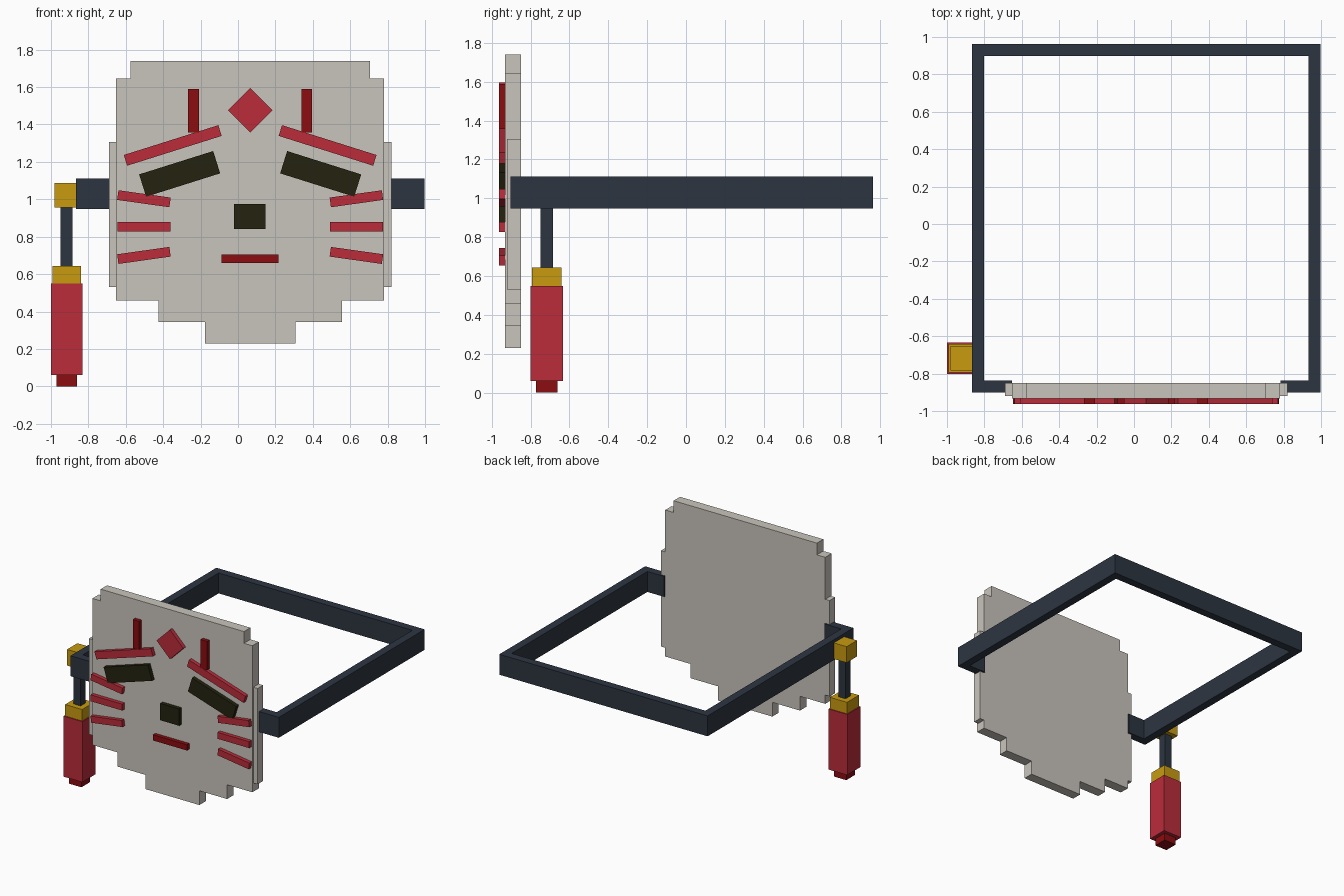
import bpy, bmesh, math
from mathutils import Matrix, Vector

if "Cube" in bpy.data.objects:
    bpy.data.objects.remove(bpy.data.objects["Cube"])


def material(name, rgb):
    m = bpy.data.materials.new(name)
    m.diffuse_color = (*rgb, 1)
    m.use_nodes = True
    m.node_tree.nodes["Principled BSDF"].inputs["Base Color"].default_value = m.diffuse_color
    return m


BONE = material("bone", (0.584, 0.552, 0.503))
RED = material("red", (0.49, 0.025, 0.042))
DARK_RED = material("dark_red", (0.258, 0.004, 0.005))
GOLD = material("gold", (0.578, 0.328, 0.005))
NAVY = material("navy", (0.026, 0.036, 0.053))
BLACK = material("olive_black", (0.017, 0.016, 0.005))

CX = 0.065             # centre line of the mask and strap


def finish(name, bm, mat):
    bmesh.ops.recalc_face_normals(bm, faces=bm.faces)
    me = bpy.data.meshes.new(name)
    bm.to_mesh(me)
    bm.free()
    me.materials.append(mat)
    ob = bpy.data.objects.new(name, me)
    bpy.context.collection.objects.link(ob)
    return ob


def box(name, center, size, mat, tilt=0):
    """Box turned by tilt degrees in the front plane (positive lifts +x end)."""
    bm = bmesh.new()
    bmesh.ops.create_cube(bm, size=1, matrix=Matrix.Diagonal((*size, 1)))
    ob = finish(name, bm, mat)
    ob.location = center
    ob.rotation_euler = (0, -math.radians(tilt), 0)
    return ob


def prism(name, outline, direction, mat):
    """Outline polygon extruded along a vector."""
    bm = bmesh.new()
    face = bm.faces.new([bm.verts.new(p) for p in outline])
    ext = bmesh.ops.extrude_face_region(bm, geom=[face])
    moved = [v for v in ext["geom"] if isinstance(v, bmesh.types.BMVert)]
    bmesh.ops.translate(bm, verts=moved, vec=Vector(direction))
    return finish(name, bm, mat)


# Mask plate: stepped half profile mirrored around the centre line
half = [(0.242, 0.23), (0.242, 0.345), (0.49, 0.345), (0.49, 0.46),
        (0.716, 0.46), (0.716, 1.645), (0.641, 1.645), (0.641, 1.74)]
outline = [(CX + x, -0.932, z) for x, z in half]
outline += [(CX - x, -0.932, z) for x, z in reversed(half)]
prism("mask_plate", outline, (0, 0.082, 0), BONE)

# Head strap: open rectangular band whose ends hook in behind the mask
W, T, END = 0.932, 0.065, 0.717
F, B = -0.902, 0.962
band = [(END, F), (W, F), (W, B), (-W, B), (-W, F), (-END, F),
        (-END, F + T), (-W + T, F + T), (-W + T, B - T),
        (W - T, B - T), (W - T, F + T), (END, F + T)]
prism("head_strap", [(CX + x, y, 0.947) for x, y in band], (0, 0, 0.165), NAVY)


# Raised face details
def detail(name, x, z, length, height, mat, tilt=0):
    box(name, (CX + x, -0.946, z), (length, 0.034, height), mat, tilt)


detail("forehead_diamond", 0, 1.476, 0.169, 0.169, RED, 45)
detail("nose", -0.002, 0.908, 0.17, 0.136, BLACK)
detail("mouth", 0, 0.682, 0.304, 0.046, DARK_RED)

for side, s in (("left", -1), ("right", 1)):
    # Thin side flaps of the mask
    box(side + "_side_flap", (CX + s * 0.7355, -0.885, 0.918),
        (0.039, 0.07, 0.775), BONE)
    detail(side + "_forehead_stripe", s * 0.303, 1.473, 0.057, 0.232, DARK_RED)
    detail(side + "_brow", s * 0.414, 1.288, 0.53, 0.06, RED, -s * 17.5)
    detail(side + "_eye", s * 0.377, 1.136, 0.415, 0.125, BLACK, -s * 17.5)
    # Whiskers fan outwards
    for row, z, tilt in (("upper", 1.003, 8), ("middle", 0.853, 0),
                         ("lower", 0.70, -8)):
        detail(f"{side}_{row}_whisker", s * 0.568, z, 0.282, 0.052, RED, s * tilt)

# Hanging tassel: stacked square sections (name, half width, bottom, top)
for name, r, z0, z1, mat in (
        ("tassel_knob", 0.066, 0.957, 1.087, GOLD),
        ("tassel_cord", 0.032, 0.643, 0.957, NAVY),
        ("tassel_collar", 0.076, 0.55, 0.643, GOLD),
        ("tassel_body", 0.084, 0.06, 0.55, RED),
        ("tassel_tip", 0.055, 0.0, 0.06, DARK_RED)):
    box(name, (-0.916, -0.717, (z0 + z1) / 2), (2 * r, 2 * r, z1 - z0), mat)
